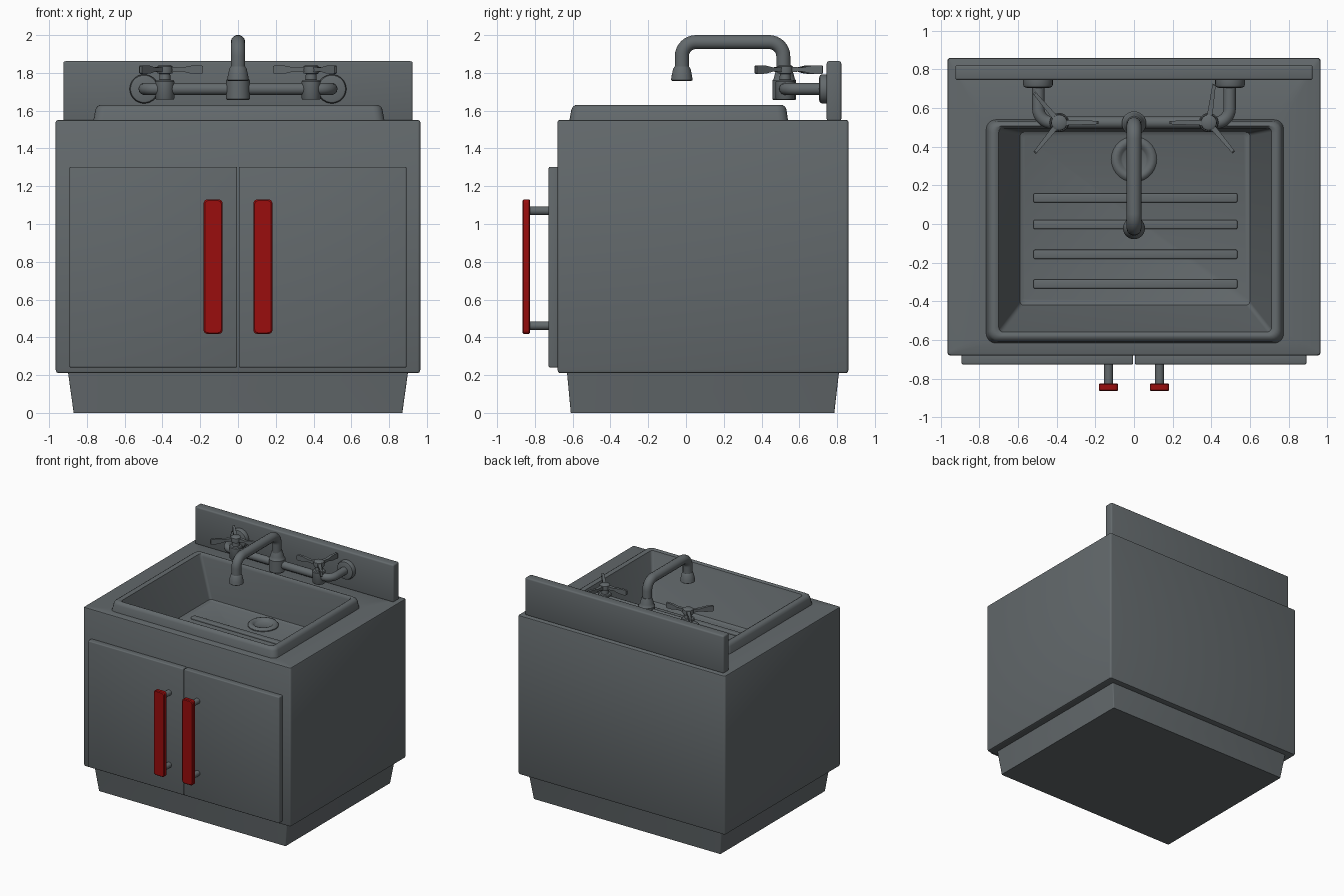
import bpy, bmesh, math
from mathutils import Vector, Matrix

if "Cube" in bpy.data.objects:
    bpy.data.objects.remove(bpy.data.objects["Cube"])


def material(name, col):
    m = bpy.data.materials.new(name)
    m.diffuse_color = (*col, 1)
    m.use_nodes = True
    m.node_tree.nodes["Principled BSDF"].inputs["Base Color"].default_value = m.diffuse_color
    return m


GREY = material("slate grey", (0.125, 0.142, 0.150))
RED = material("red", (0.32, 0.004, 0.004))


def finish(name, bm, mat=GREY, angle=35):
    bmesh.ops.recalc_face_normals(bm, faces=bm.faces)
    me = bpy.data.meshes.new(name)
    bm.to_mesh(me)
    bm.free()
    ob = bpy.data.objects.new(name, me)
    bpy.context.collection.objects.link(ob)
    me.materials.append(mat)
    bpy.ops.object.select_all(action='DESELECT')
    ob.select_set(True)
    bpy.context.view_layer.objects.active = ob
    bpy.ops.object.shade_smooth_by_angle(angle=math.radians(angle))
    return ob


def ring(x0, x1, y0, y1, r, z, n=5):
    # rounded rectangle outline
    pts = []
    for cx, cy, a in ((x1 - r, y1 - r, 0), (x0 + r, y1 - r, 90),
                      (x0 + r, y0 + r, 180), (x1 - r, y0 + r, 270)):
        for i in range(n):
            t = math.radians(a + 90 * i / (n - 1))
            pts.append((cx + r * math.cos(t), cy + r * math.sin(t), z))
    return pts


def loft(name, rings, cap_start=True, cap_end=True, mat=GREY, matrix=None):
    bm = bmesh.new()
    loops = [[bm.verts.new(p) for p in r] for r in rings]
    for a, b in zip(loops, loops[1:]):
        for i in range(len(a)):
            j = (i + 1) % len(a)
            bm.faces.new((a[i], a[j], b[j], b[i]))
    if cap_start:
        bm.faces.new(loops[0])
    if cap_end:
        bm.faces.new(loops[-1])
    if matrix:
        bm.transform(matrix)
    return finish(name, bm, mat)


def box(name, x0, x1, y0, y1, z0, z1, bev=0.01, mat=GREY):
    bm = bmesh.new()
    bmesh.ops.create_cube(bm, size=1)
    for v in bm.verts:
        v.co = ((x0 + x1) / 2 + v.co.x * (x1 - x0), (y0 + y1) / 2 + v.co.y * (y1 - y0),
                (z0 + z1) / 2 + v.co.z * (z1 - z0))
    bmesh.ops.bevel(bm, geom=bm.edges[:], offset=bev, segments=3, profile=0.5, affect='EDGES')
    return finish(name, bm, mat)


def lathe(name, profile, loc, axis='Z', n=28, caps=True):
    rings = [[(r * math.cos(2 * math.pi * i / n), r * math.sin(2 * math.pi * i / n), z)
              for i in range(n)] for r, z in profile]
    rot = Matrix.Rotation(math.radians(-90), 4, 'X') if axis == 'Y' else Matrix()
    return loft(name, rings, caps, caps, matrix=Matrix.Translation(loc) @ rot)


def pipe(name, pts, radius, bend):
    # polyline with rounded corners, as a round tube
    pts = [Vector(p) for p in pts]
    path = [pts[0]]
    for a, b, c in zip(pts, pts[1:], pts[2:]):
        u, w = (a - b).normalized(), (c - b).normalized()
        centre = b + (u + w) * bend
        for i in range(9):
            t = math.pi / 2 * i / 8
            path.append(centre - w * bend * math.cos(t) - u * bend * math.sin(t))
    path.append(pts[-1])
    cu = bpy.data.curves.new(name, 'CURVE')
    cu.dimensions = '3D'
    cu.bevel_depth = radius
    cu.bevel_resolution = 5
    cu.use_fill_caps = True
    sp = cu.splines.new('POLY')
    sp.points.add(len(path) - 1)
    for p, co in zip(sp.points, path):
        p.co = (*co, 1)
    sp.use_smooth = True
    cu.materials.append(GREY)
    ob = bpy.data.objects.new(name, cu)
    bpy.context.collection.objects.link(ob)


# cabinet body, open on top under the sink rim
loft("cabinet", [
    ring(-.95, .95, -.665, .845, .012, .21),
    ring(-.96, .96, -.675, .855, .012, .214),
    ring(-.965, .965, -.68, .86, .015, .228),
    ring(-.965, .965, -.68, .86, .015, 1.54),
    ring(-.962, .962, -.677, .857, .013, 1.547),
    ring(-.955, .955, -.67, .85, .012, 1.55),
    ring(-.75, .75, -.60, .525, .05, 1.55)], cap_end=False)
loft("plinth", [ring(-.87, .87, -.61, .785, .008, 0),
                ring(-.90, .90, -.63, .81, .008, .215)])
box("splashback", -.925, .925, .745, .822, 1.545, 1.862, .012)

# sink: outer rim, rounded lip, basin walls and floor
loft("sink_basin", [
    ring(-.765, .775, -.617, .54, .05, 1.55),
    ring(-.755, .765, -.607, .532, .05, 1.605),
    ring(-.748, .758, -.60, .525, .045, 1.62),
    ring(-.733, .743, -.585, .512, .04, 1.63),
    ring(-.715, .73, -.575, .508, .035, 1.63),
    ring(-.70, .712, -.56, .50, .025, 1.622),
    ring(-.692, .705, -.553, .495, .02, 1.60),
    ring(-.59, .60, -.42, .475, .02, 1.275),
    ring(-.57, .58, -.40, .46, .02, 1.265)], cap_start=False)
for i, y in enumerate((.135, -.003, -.157, -.31)):
    box(f"drain_rib_{i + 1}", -.52, .535, y - .024, y + .024, 1.255, 1.282, .008)
lathe("drain_ring", [(.118, 1.26), (.118, 1.272), (.108, 1.284), (.094, 1.288), (.078, 1.283),
                     (.068, 1.272), (.06, 1.267)], (0, .335, 0))

# doors and handles
for side, s in (("left", -1), ("right", 1)):
    xa, xb = sorted((s * .004, s * .892))
    box(side + "_door", xa, xb, -.727, -.675, .24, 1.303, .008)
    xc = s * .132
    # rounded plate, drawn flat and stood upright
    prof = [(.006, -.825), (0, -.831), (0, -.859), (.006, -.865)]
    rings = [[(x, y, z) for x, z, y in ring(xc - .05 + d, xc + .05 - d, .418 + d, 1.13 - d, .02, yy)]
             for d, yy in prof]
    loft(side + "_handle", rings, mat=RED)
    for z in (.462, 1.07):
        lathe(side + "_handle_post", [(.023, -.83), (.023, -.72)], (xc, 0, z), 'Y', 20)

# tap supply pipes and wall flanges
pipe("supply_pipe", [(-.495, .735, 1.715), (-.495, .525, 1.715),
                     (.495, .525, 1.715), (.495, .735, 1.715)], .032, .07)
for s in (-1, 1):
    lathe("wall_flange", [(.06, .705), (.072, .709), (.077, .72), (.077, .746)],
          (s * .497, 0, 1.715), 'Y')

# valves with three flared blades each
for s, angles in ((-1, (0, 130, 231)), (1, (180, 82, -50))):
    c = (s * .387, .525, 0)
    lathe("valve_body", [(.046, 1.658), (.05, 1.664), (.05, 1.755), (.045, 1.762), (.03, 1.764),
                         (.028, 1.795), (.04, 1.797), (.042, 1.815), (.04, 1.835), (.028, 1.843)], c)
    for a in angles:
        outline = [(.02, 1.803), (.09, 1.808), (.14, 1.796), (.195, 1.794), (.202, 1.80),
                   (.202, 1.834), (.195, 1.84), (.14, 1.838), (.09, 1.828), (.02, 1.833)]
        rings = [[(x, y * (1.3 - 3 * x), z) for x, z in outline] for y in (-.012, .012)]
        loft("valve_blade", rings,
             matrix=Matrix.Translation(c) @ Matrix.Rotation(math.radians(a), 4, 'Z'))

# centre fitting, swan spout and nozzle
lathe("spout_base", [(.058, 1.656), (.063, 1.662), (.063, 1.76), (.056, 1.768), (.052, 1.785),
                     (.045, 1.81), (.038, 1.83)], (0, .52, 0))
pipe("spout", [(0, .515, 1.70), (0, .515, 1.963), (0, -.022, 1.963), (0, -.022, 1.81)], .038, .075)
lathe("nozzle", [(.05, 1.757), (.057, 1.762), (.054, 1.785), (.046, 1.822), (.038, 1.834)],
      (0, -.022, 0))
